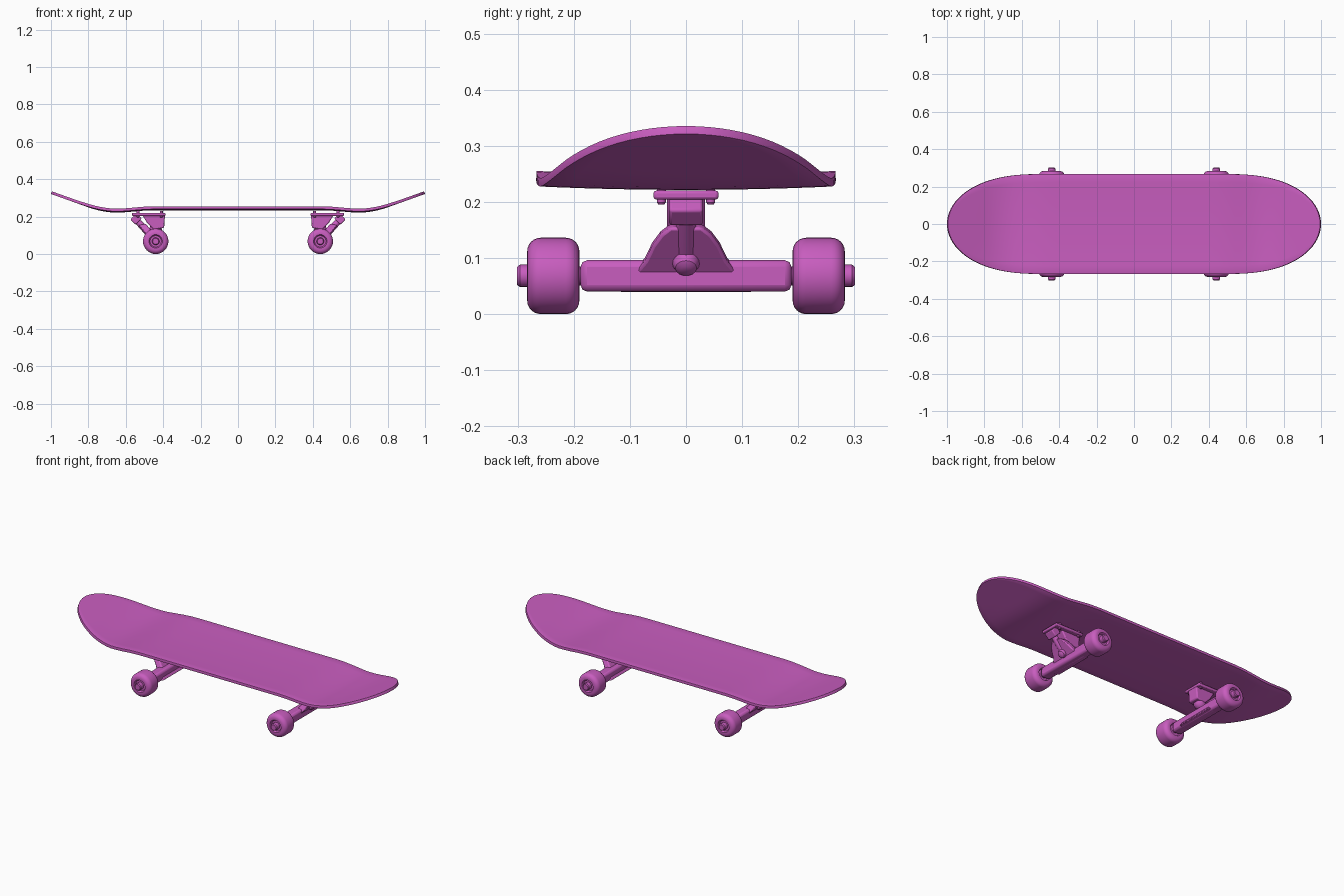
import bpy, bmesh
from math import sin, cos, pi, radians
from mathutils import Matrix, Vector

if "Cube" in bpy.data.objects:
    bpy.data.objects.remove(bpy.data.objects["Cube"])

mat = bpy.data.materials.new("pink")
mat.diffuse_color = (0.58, 0.11, 0.52, 1)
mat.use_nodes = True
mat.node_tree.nodes["Principled BSDF"].inputs["Base Color"].default_value = mat.diffuse_color
AX, AZ = 0.44, 0.068          # axle position


def finish(bm, name, mirror=(False, False), bevel=0, angle=35):
    """Turn a bmesh into a smooth-shaded object, mirrored about the world centre."""
    bmesh.ops.recalc_face_normals(bm, faces=bm.faces)
    me = bpy.data.meshes.new(name)
    bm.to_mesh(me)
    bm.free()
    ob = bpy.data.objects.new(name, me)
    bpy.context.collection.objects.link(ob)
    me.materials.append(mat)
    bpy.ops.object.select_all(action='DESELECT')
    ob.select_set(True)
    bpy.context.view_layer.objects.active = ob
    bpy.ops.object.shade_smooth_by_angle(angle=radians(angle))
    if bevel:
        b = ob.modifiers.new("bevel", 'BEVEL')
        b.width, b.segments = bevel, 2
    if any(mirror):
        m = ob.modifiers.new("mirror", 'MIRROR')
        m.use_axis = (mirror[0], mirror[1], False)
        m.use_mirror_merge = False
    return ob


def lathe(name, profile, origin, axis, mirror, n=32):
    """Spin (radius, height) points around an axis through origin."""
    bm = bmesh.new()
    rot = Vector((0, 0, 1)).rotation_difference(Vector(axis)).to_matrix()
    rings = [[bm.verts.new(Vector(origin) + rot @ Vector((r * cos(2 * pi * i / n), r * sin(2 * pi * i / n), h)))
              for i in range(n)] for r, h in profile]
    for a, b in zip(rings, rings[1:]):
        for i in range(n):
            bm.faces.new((a[i], a[(i + 1) % n], b[(i + 1) % n], b[i]))
    bm.faces.new(rings[0])
    bm.faces.new(rings[-1])
    return finish(bm, name, mirror)


def box(name, centre, size, tilt=0, bevel=0.005):
    bm = bmesh.new()
    m = Matrix.Translation(centre) @ Matrix.Rotation(radians(tilt), 4, 'Y') @ Matrix.Diagonal((*size, 1))
    bmesh.ops.create_cube(bm, size=1, matrix=m)
    return finish(bm, name, (True, False), bevel)


def smooth(a, b, x):
    t = min(1, max(0, (x - a) / (b - a)))
    return t * t * (3 - 2 * t)


# Deck: grid of stations with rounded ends, kicked nose and tail, slight concave
def half_width(x):
    t = max(0, (abs(x) - 0.5) / 0.5)
    return max(0.267 * max(0, 1 - t ** 2.4) ** 0.5, 0.004)


def deck_z(x, v):
    x = abs(x)
    z = 0.234 - 0.013 * smooth(0.45, 0.66, x)
    if x > 0.8:
        z += 0.357 * (x - 0.72)
    elif x > 0.64:
        z += 0.357 * (x - 0.64) ** 2 / 0.32
    return z + 0.006 * v * v * (1 - smooth(0.7, 0.9, x))


half = [i * 0.05 for i in range(11)] + [0.5 + 0.5 * sin(pi / 2 * i / 22) for i in range(1, 23)]
xs = [-x for x in reversed(half[1:])] + half
bm = bmesh.new()
N = 12
rows = []
for x in xs:
    w = half_width(x)
    rows.append([bm.verts.new((x, w * v, deck_z(x, v))) for v in (2 * j / N - 1 for j in range(N + 1))])
for a, b in zip(rows, rows[1:]):
    for j in range(N):
        bm.faces.new((a[j], b[j], b[j + 1], a[j + 1]))
deck = finish(bm, "deck")
s = deck.modifiers.new("thickness", 'SOLIDIFY')
s.thickness, s.offset = 0.015, -1
b = deck.modifiers.new("edge", 'BEVEL')
b.width, b.segments, b.angle_limit = 0.003, 2, radians(50)

# Wheels, with rounded shoulders and dished faces
r, y0, y1, f = 0.068, 0.19, 0.283, 0.024
arc = [radians(a) for a in range(0, 91, 15)]
prof = [(0.012, y0 + 0.01), (0.03, y0 + 0.01), (0.036, y0)]
prof += [(r - f + f * sin(a), y0 + f - f * cos(a)) for a in arc]
prof += [(r - f + f * cos(a), y1 - f + f * sin(a)) for a in arc]
prof += [(0.036, y1), (0.03, y1 - 0.01), (0.012, y1 - 0.01)]
lathe("wheel", prof, (AX, 0, AZ), (0, 1, 0), (True, True))

# Axle, washers and nuts
lathe("axle", [(0.01, -0.29), (0.01, 0.29)], (AX, 0, AZ), (0, 1, 0), (True, False), 16)
lathe("axle_washer", [(0.017, 0.185), (0.017, 0.203)], (AX, 0, AZ), (0, 1, 0), (True, True), 16)
lathe("axle_nut", [(0.02, 0.27), (0.02, 0.296), (0.016, 0.301), (0.009, 0.301)],
      (AX, 0, AZ), (0, 1, 0), (True, True), 16)

# Hanger bar
box("hanger_bar", (AX, 0, AZ), (0.056, 0.376, 0.056), 0, 0.012)

# Hanger body: triangular plate leaning outward
side = [(0.12, 0.042), (0.073, 0.098), (0.06, 0.125), (0.045, 0.145), (0.028, 0.158)]
outline = [(y, z) for y, z in side] + [(-y, z) for y, z in reversed(side)]
bm = bmesh.new()
layers = [[bm.verts.new((AX + (z - AZ) * 0.8 + dx, y, z + dz)) for y, z in outline]
          for dx, dz in ((-0.019, 0.004), (0.019, -0.004))]
bm.faces.new(layers[0])
bm.faces.new(layers[1])
for i in range(len(outline)):
    k = (i + 1) % len(outline)
    bm.faces.new((layers[0][i], layers[0][k], layers[1][k], layers[1][i]))
finish(bm, "hanger_body", (True, False), 0.006)

# Pivot arm, pivot cup and base plate
d = Vector((1, 0, 1)).normalized()
lathe("pivot_arm", [(0.022, 0), (0.016, 0.1), (0.014, 0.125)], (0.468, 0, 0.105), d, (True, False), 16)
box("pivot_cup", (0.545, 0, 0.187), (0.046, 0.06, 0.04), 45)
box("base_plate", (0.478, 0, 0.212), (0.18, 0.116, 0.016))

# Kingpin seat: block tapering down to the bushing
bm = bmesh.new()
sec = [(0.39, 0.215), (0.515, 0.215), (0.485, 0.165), (0.45, 0.13), (0.395, 0.14)]
f = bm.faces.new([bm.verts.new((x, -0.034, z)) for x, z in sec])
ext = bmesh.ops.extrude_face_region(bm, geom=[f])
bmesh.ops.translate(bm, verts=[v for v in ext["geom"] if isinstance(v, bmesh.types.BMVert)], vec=(0, 0.068, 0))
finish(bm, "kingpin_seat", (True, False), 0.006)

# Kingpin with bushing and rounded end
k = Vector((1, 0, -1)).normalized()
lathe("bushing", [(0.026, 0), (0.032, 0.012), (0.032, 0.03), (0.026, 0.042)], (0.425, 0, 0.15), k, (True, False), 24)
lathe("kingpin", [(0.012, 0), (0.012, 0.06), (0.024, 0.06), (0.024, 0.07), (0.019, 0.081), (0.01, 0.086)],
      (0.431, 0, 0.139), k, (True, False), 20)

# Mounting bolts
for i, x in enumerate((0.41, 0.535)):
    lathe("mounting_bolt_%d" % (i + 1), [(0.008, 0.23), (0.008, 0.199), (0.005, 0.195)],
          (x, 0.044, 0), (0, 0, 1), (True, True), 12)
